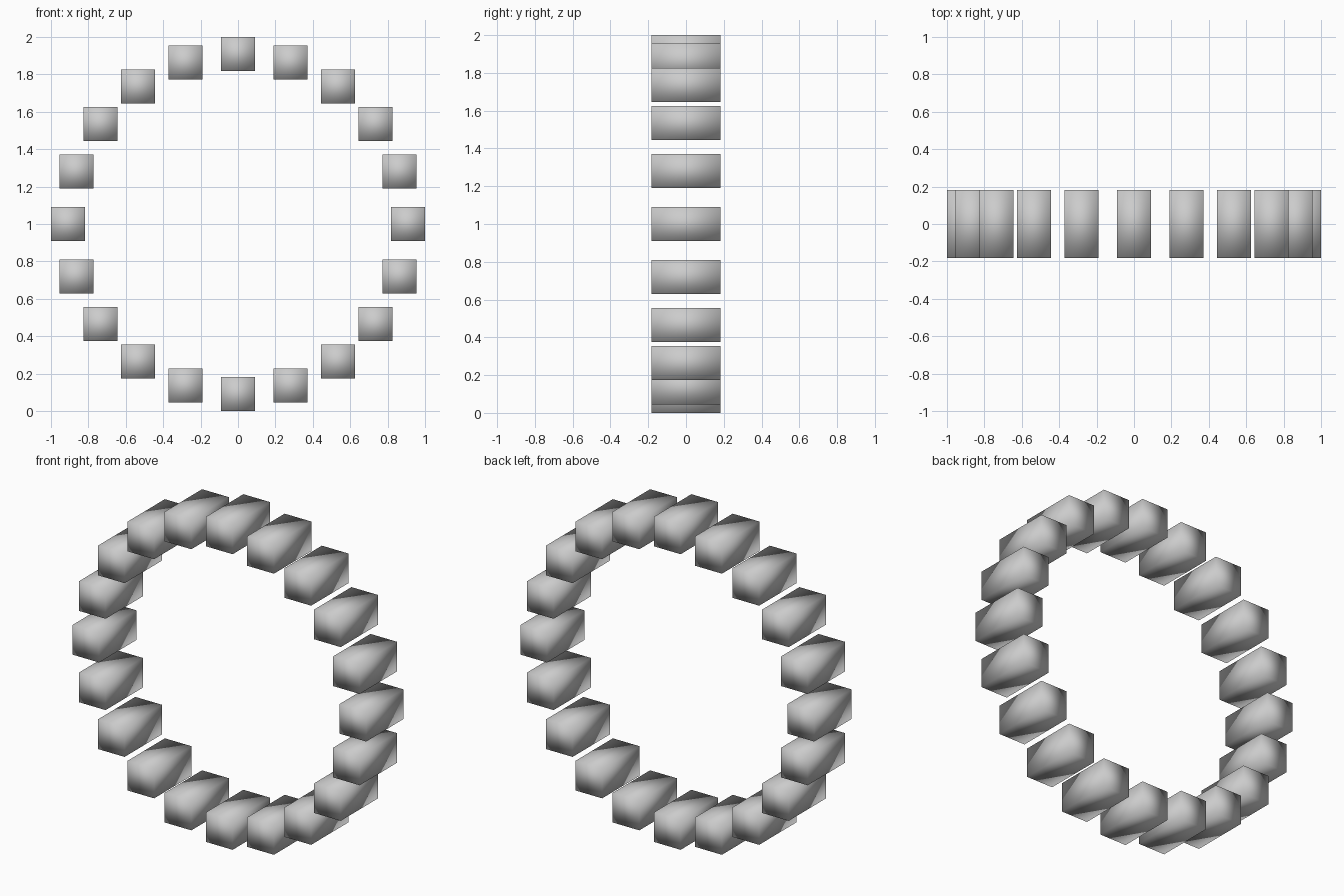
import bpy
import math

if "Cube" in bpy.data.objects:
    bpy.data.objects.remove(bpy.data.objects["Cube"])

COUNT = 20
HALF = 1 / 11          # half width of a block
RADIUS = 1 - HALF      # ring radius to block centres

# Ring of upright, axis-aligned blocks, twice as deep as they are wide
for i in range(COUNT):
    a = 2 * math.pi * i / COUNT
    bpy.ops.mesh.primitive_cube_add(
        size=2, location=(RADIUS * math.sin(a), 0, 1 + RADIUS * math.cos(a)))
    block = bpy.context.object
    block.name = f"ring_block_{i + 1:02d}"
    for v in block.data.vertices:
        v.co.x *= HALF
        v.co.y *= 2 * HALF
        v.co.z *= HALF
    # Original blocks are smooth shaded across their edges
    bpy.ops.object.shade_smooth()
